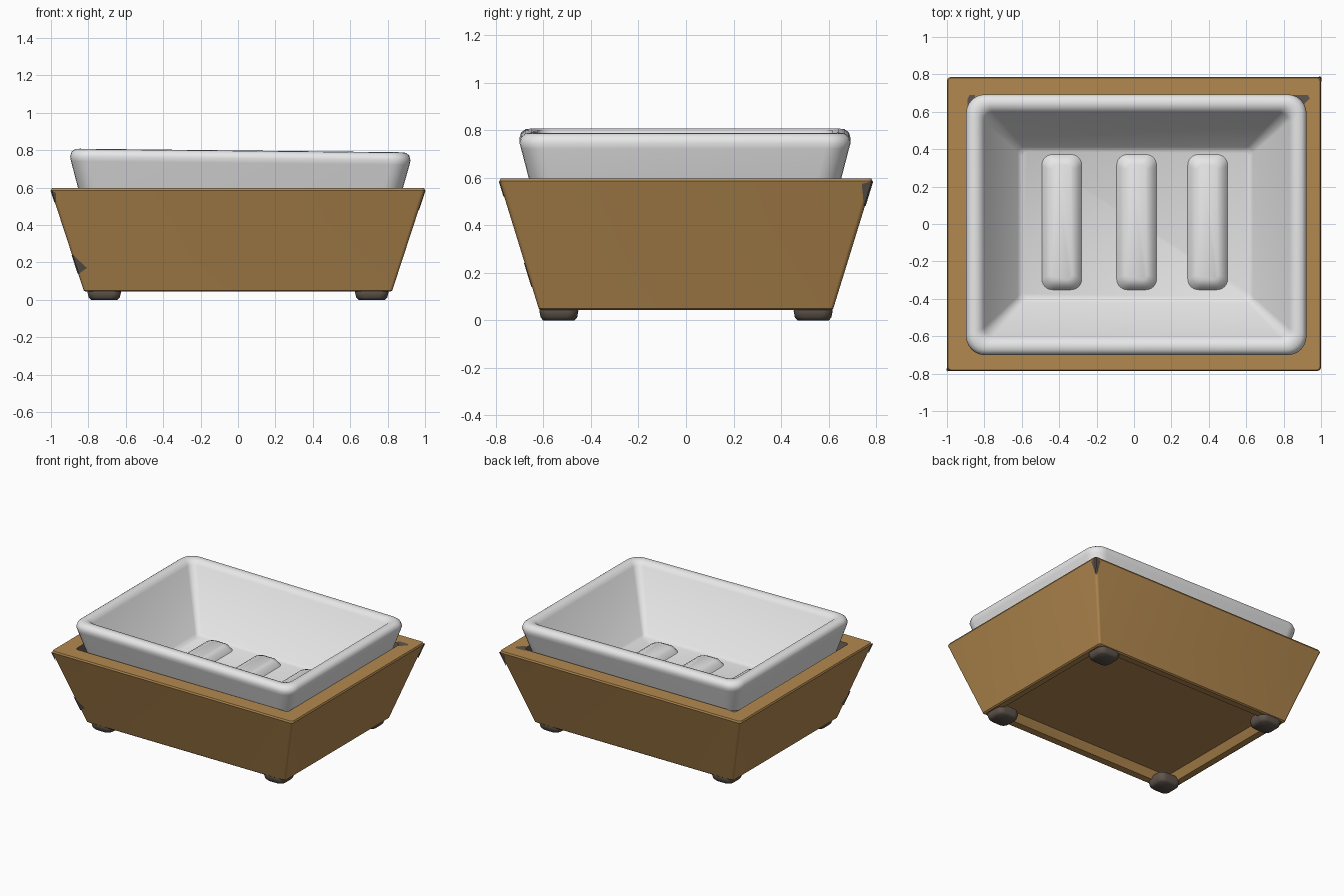
import bpy, bmesh, math
from mathutils import Vector

if "Cube" in bpy.data.objects:
    bpy.data.objects.remove(bpy.data.objects["Cube"])


def material(name, colour):
    m = bpy.data.materials.new(name)
    m.use_nodes = True
    m.diffuse_color = colour
    m.node_tree.nodes["Principled BSDF"].inputs["Base Color"].default_value = colour
    return m


wood = material("warm wood", (0.45, 0.25, 0.078, 1))
ceramic = material("white ceramic", (0.80, 0.80, 0.80, 1))
dark = material("dark brown", (0.115, 0.09, 0.073, 1))

CORNER_STEPS = 6


def rounded_ring(hx, hy, r, z):
    """Counter-clockwise rounded rectangle with half sizes hx, hy."""
    points = []
    for i, (sx, sy) in enumerate([(1, 1), (-1, 1), (-1, -1), (1, -1)]):
        for k in range(CORNER_STEPS + 1):
            a = math.pi / 2 * (i + k / CORNER_STEPS)
            points.append(Vector((sx * (hx - r) + r * math.cos(a),
                                  sy * (hy - r) + r * math.sin(a), z)))
    return points


def add_object(name, bm, mats):
    mesh = bpy.data.meshes.new(name)
    bm.to_mesh(mesh)
    bm.free()
    for m in mats:
        mesh.materials.append(m)
    obj = bpy.data.objects.new(name, mesh)
    bpy.context.collection.objects.link(obj)
    return obj


def loft(name, rings, mats, centre=(0, 0, 0), angle=40, dark_from=None):
    """Skin a stack of rounded rectangles and cap both ends."""
    bm = bmesh.new()
    loops = [[bm.verts.new(p) for p in rounded_ring(*ring)] for ring in rings]
    bm.faces.new(loops[0][::-1])
    for level, (a, b) in enumerate(zip(loops, loops[1:])):
        for i in range(len(a)):
            j = (i + 1) % len(a)
            face = bm.faces.new((a[i], a[j], b[j], b[i]))
            if dark_from is not None and level >= dark_from:
                face.material_index = 1
    cap = bm.faces.new(loops[-1])
    if dark_from is not None:
        cap.material_index = 1
    obj = add_object(name, bm, mats)
    obj.location = centre
    bpy.ops.object.select_all(action="DESELECT")
    obj.select_set(True)
    bpy.context.view_layer.objects.active = obj
    bpy.ops.object.shade_smooth_by_angle(angle=math.radians(angle))
    return obj


# Tapered wooden holder: recessed underside, sloped walls, deep dark seat for the dish
BASE_X, BASE_Y, TOP_X, TOP_Y = 0.825, 0.62, 1.0, 0.785
BASE_Z, TOP_Z = 0.05, 0.585
loft("wooden_holder", [
    (0.74, 0.53, 0.01, 0.10), (0.77, 0.56, 0.01, 0.045),
    (0.815, 0.61, 0.015, 0.043), (BASE_X, BASE_Y, 0.015, BASE_Z),
    (TOP_X, TOP_Y, 0.02, TOP_Z), (0.995, 0.78, 0.02, 0.597),
    (0.88, 0.668, 0.02, 0.597), (0.79, 0.58, 0.02, 0.25),
], [wood, dark], angle=25, dark_from=6)

# Ceramic dish: outer wall, rolled rim, sloping inside, flat floor
DISH_X, DISH_Y, DISH_Z, TILT = 0.004, -0.004, -0.004, 0.011
dish = loft("ceramic_dish", [
    (0.74, 0.53, 0.06, 0.29), (0.78, 0.57, 0.08, 0.31),
    (0.868, 0.655, 0.10, 0.60), (0.905, 0.69, 0.10, 0.735),
    (0.91, 0.697, 0.10, 0.76), (0.903, 0.69, 0.10, 0.785),
    (0.885, 0.671, 0.09, 0.799), (0.86, 0.647, 0.075, 0.802),
    (0.835, 0.62, 0.06, 0.795), (0.815, 0.60, 0.05, 0.77),
    (0.63, 0.415, 0.03, 0.375), (0.605, 0.39, 0.03, 0.36),
], [ceramic], centre=(DISH_X, DISH_Y, DISH_Z))
dish.rotation_euler.y = TILT

# Raised soap rests on the dish floor, tilted with it
for x in (-0.39, 0.01, 0.39):
    ridge = loft("soap_ridge", [
        (0.115, 0.37, 0.06, 0.35), (0.10, 0.355, 0.055, 0.368),
        (0.085, 0.34, 0.05, 0.392), (0.055, 0.31, 0.03, 0.406),
    ], [ceramic], centre=(x, 0.01, DISH_Z - TILT * x), angle=60)
    ridge.rotation_euler.y = TILT

# Four rounded feet
for sx in (-1, 1):
    for sy in (-1, 1):
        loft("foot", [
            (0.07, 0.066, 0.04, 0.0), (0.083, 0.077, 0.045, 0.012),
            (0.09, 0.082, 0.045, 0.04), (0.085, 0.076, 0.045, 0.07),
        ], [dark], centre=(sx * 0.715, sy * 0.535, 0), angle=50)


def worn_patch(side, low, high, width, peak):
    """Thin dark patch wrapped round a sloping corner edge of the holder."""
    def corner(z, dx, dy):
        t = (z - BASE_Z) / (TOP_Z - BASE_Z)
        x = BASE_X + (TOP_X - BASE_X) * t + 0.003
        y = BASE_Y + (TOP_Y - BASE_Y) * t + 0.003
        return side * (x - dx), side * (y - dy), z
    bm = bmesh.new()
    tip = low + peak * (high - low)
    chamfer = 0.007
    a, b = [bm.verts.new(corner(z, chamfer, 0)) for z in (low, high)]
    c, d = [bm.verts.new(corner(z, 0, chamfer)) for z in (low, high)]
    along_x = bm.verts.new(corner(tip, width, 0))
    along_y = bm.verts.new(corner(tip, 0, width))
    for face in ((along_x, b, a), (c, d, along_y), (a, b, d, c)):
        bm.faces.new(face)
    bm.normal_update()
    # Turn every face outward from the corner
    for f in bm.faces:
        if side * (f.normal.x + f.normal.y) < 0:
            f.normal_flip()
    add_object("worn_corner", bm, [dark])


worn_patch(-1, 0.14, 0.24, 0.06, 0.3)
worn_patch(-1, 0.52, 0.584, 0.025, 0.8)
worn_patch(1, 0.48, 0.584, 0.045, 0.9)

# Dark wear on the holder's top edge beside the rear dish corners
for sx, reach in ((-1, 0.0), (1, 0.05)):
    bm = bmesh.new()
    outline = [(0.85, 0.69), (0.85, 0.675), (0.88, 0.64), (0.89, 0.62),
               (0.89 + reach, 0.67), (0.88 + reach, 0.69)]
    verts = [bm.verts.new((sx * x, y, 0.6)) for x, y in outline]
    bm.faces.new(verts if sx > 0 else verts[::-1])
    add_object("worn_top", bm, [dark])
